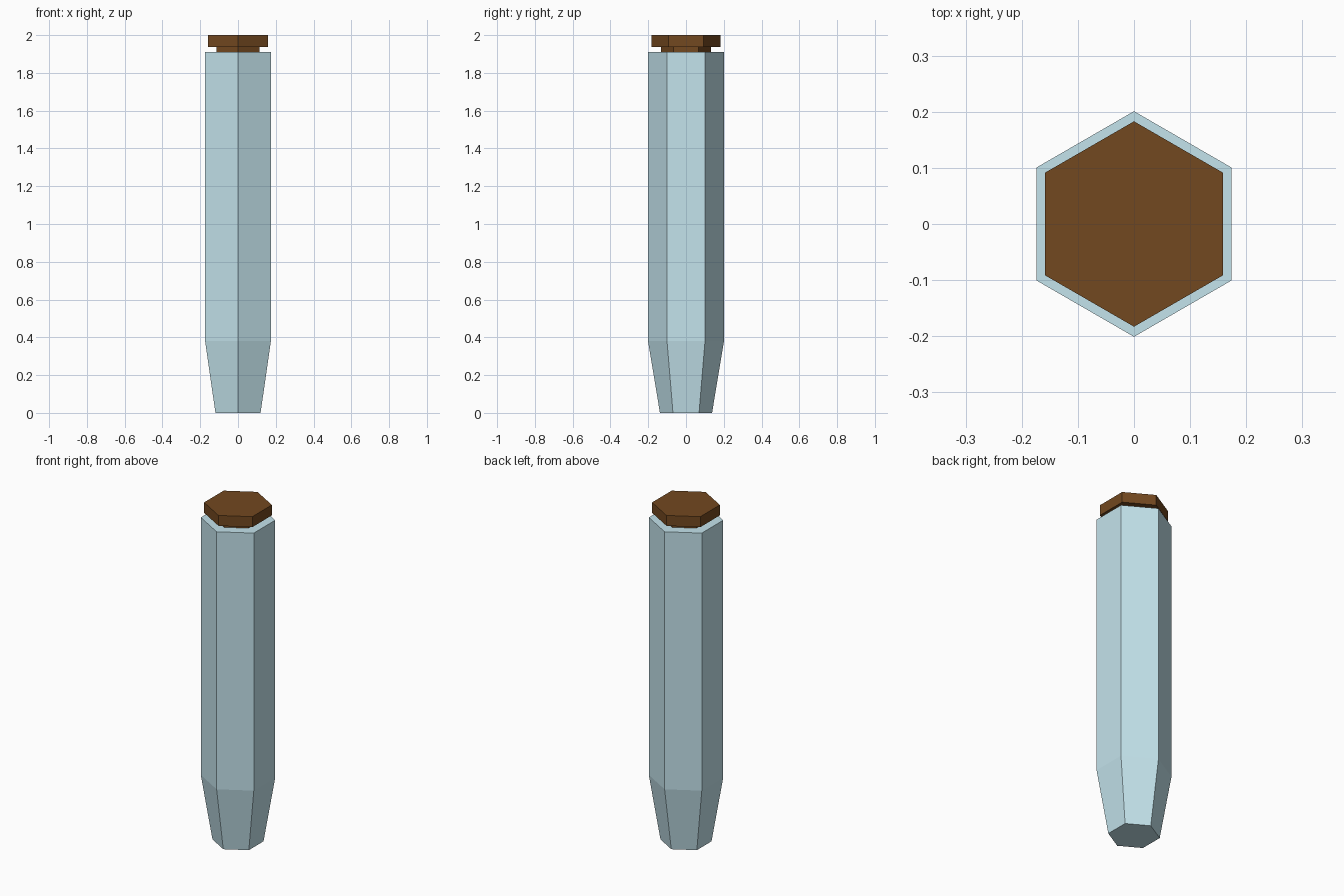
import bpy, bmesh, math

if "Cube" in bpy.data.objects:
    bpy.data.objects.remove(bpy.data.objects["Cube"])


def material(name, color):
    mat = bpy.data.materials.new(name)
    mat.diffuse_color = color
    mat.use_nodes = True
    mat.node_tree.nodes["Principled BSDF"].inputs["Base Color"].default_value = mat.diffuse_color
    return mat


def hex_loft(name, profile, mat):
    """Stack hexagonal rings from (radius, height) pairs and cap both ends."""
    bm = bmesh.new()
    rings = []
    for r, z in profile:
        ring = []
        for i in range(6):
            a = math.radians(90 + 60 * i)
            ring.append(bm.verts.new((r * math.cos(a), r * math.sin(a), z)))
        rings.append(ring)
    for low, high in zip(rings, rings[1:]):
        for i in range(6):
            j = (i + 1) % 6
            bm.faces.new((low[i], low[j], high[j], high[i]))
    bm.faces.new(rings[0][::-1])
    bm.faces.new(rings[-1])
    mesh = bpy.data.meshes.new(name)
    bm.to_mesh(mesh)
    bm.free()
    mesh.materials.append(mat)
    obj = bpy.data.objects.new(name, mesh)
    bpy.context.collection.objects.link(obj)
    return obj


glass = material("pale_blue_glass", (0.55, 0.77, 0.84, 1))
cork = material("brown_cork", (0.17, 0.065, 0.014, 1))

# Glass tube with tapered foot
hex_loft("glass_tube", [(0.138, 0), (0.201, 0.38), (0.201, 1.91)], glass)

# Stopper: narrow plug under a wide cap
hex_loft("stopper", [(0.132, 1.90), (0.132, 1.938), (0.183, 1.938), (0.183, 2.0)], cork)
